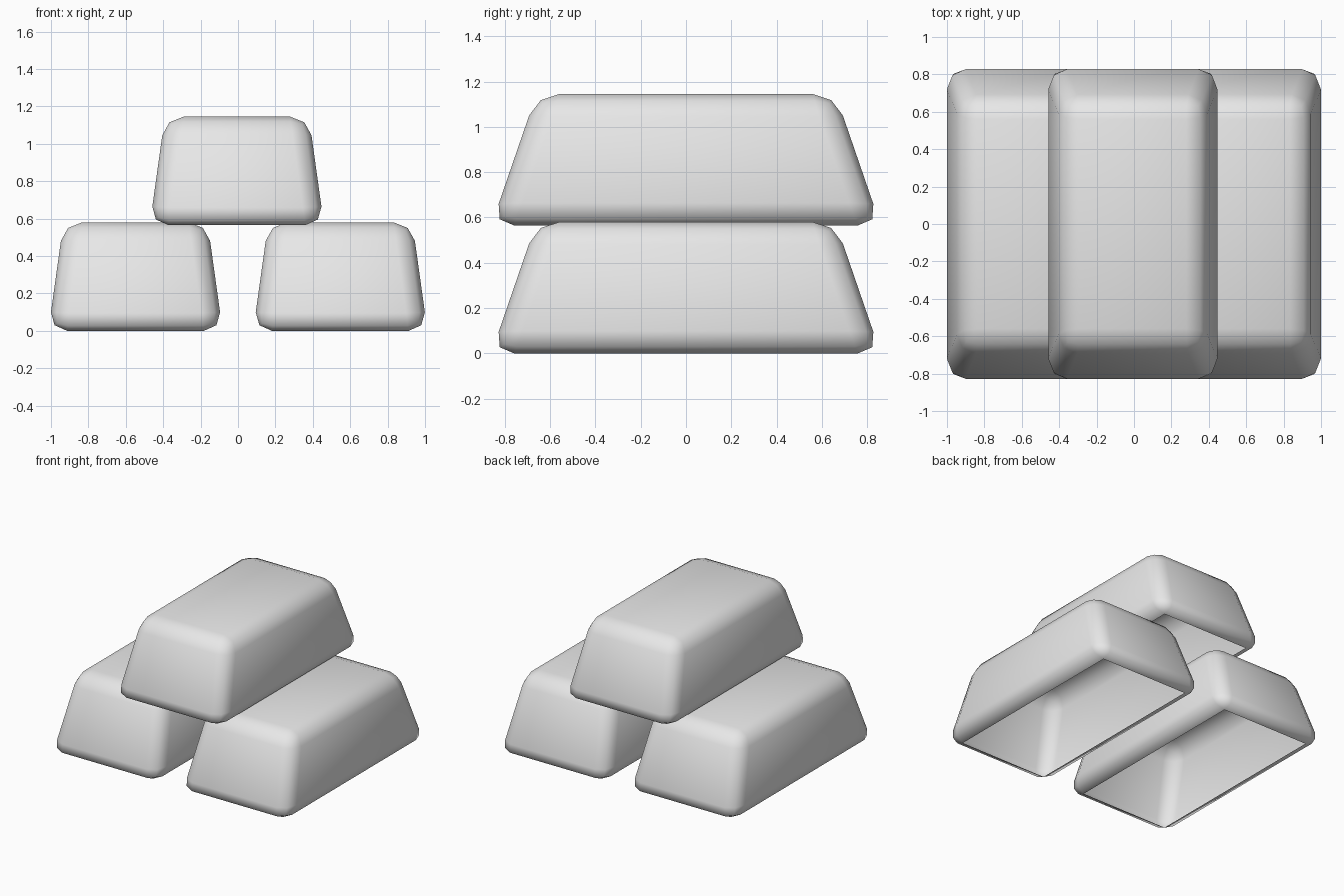
import bpy
import bmesh

cube = bpy.data.objects.get("Cube")
if cube:
    bpy.data.objects.remove(cube, do_unlink=True)

# Single plain grey material
grey = bpy.data.materials.new("light_grey")
grey.use_nodes = True
grey.diffuse_color = (0.8, 0.8, 0.8, 1)
grey.node_tree.nodes["Principled BSDF"].inputs["Base Color"].default_value = (0.8, 0.8, 0.8, 1)

HEIGHT = 0.58
BASE_HALF = (0.466, 0.86)
TOP_HALF = (0.385, 0.66)


def bar_mesh():
    """Tapered bar with rounded edges and an open underside."""
    bm = bmesh.new()
    bmesh.ops.create_cube(bm, size=2)
    for v in bm.verts:
        half = TOP_HALF if v.co.z > 0 else BASE_HALF
        v.co.x *= half[0]
        v.co.y *= half[1]
        v.co.z = HEIGHT if v.co.z > 0 else 0
    bmesh.ops.bevel(bm, geom=bm.edges[:], offset=0.1, offset_type='OFFSET',
                    segments=2, profile=0.5, affect='EDGES')
    # Open the flat underside
    bottom = min(bm.faces, key=lambda f: f.calc_center_median().z)
    bmesh.ops.delete(bm, geom=[bottom], context='FACES_ONLY')
    for f in bm.faces:
        f.smooth = True
    mesh = bpy.data.meshes.new("bar")
    bm.to_mesh(mesh)
    bm.free()
    mesh.materials.append(grey)
    return mesh


# Two bars side by side with a third resting across them
mesh = bar_mesh()
for name, x, z in (("right_bar", -0.548, 0),
                   ("left_bar", 0.547, 0),
                   ("top_bar", -0.006, 0.565)):
    bar = bpy.data.objects.new(name, mesh)
    bar.location = (x, 0, z)
    bpy.context.collection.objects.link(bar)
